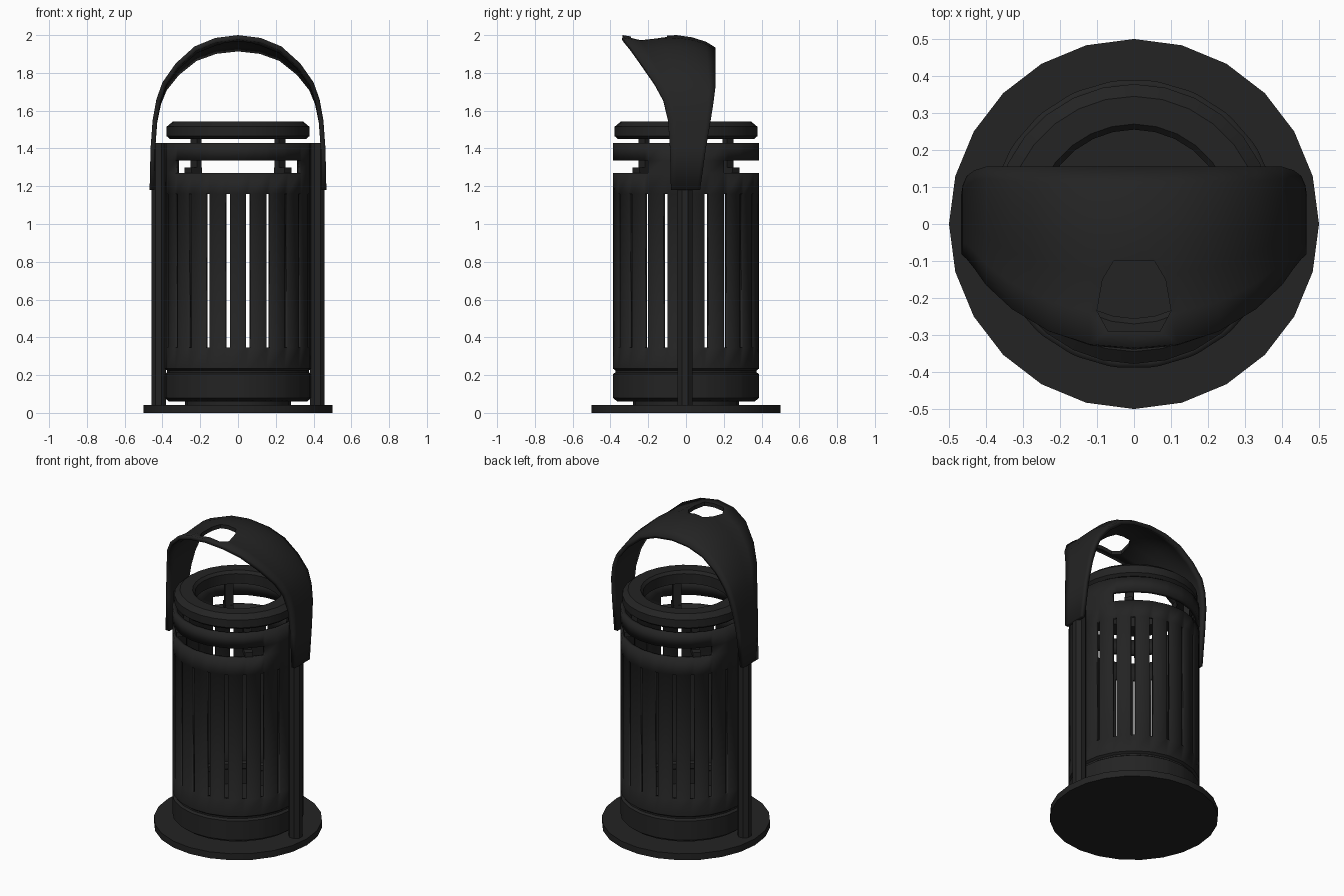
import bpy, bmesh, math
from mathutils import Matrix

if "Cube" in bpy.data.objects:
    bpy.data.objects.remove(bpy.data.objects["Cube"])

black = bpy.data.materials.new("charcoal_black")
black.diffuse_color = (0.017, 0.017, 0.017, 1)
black.use_nodes = True
black.node_tree.nodes["Principled BSDF"].inputs["Base Color"].default_value = black.diffuse_color


def add_object(name, verts, faces, fix_normals=True, smooth=True):
    me = bpy.data.meshes.new(name)
    me.from_pydata(verts, [], faces)
    bm = bmesh.new()
    bm.from_mesh(me)
    loose = [v for v in bm.verts if not v.link_faces]
    bmesh.ops.delete(bm, geom=loose, context='VERTS')
    if fix_normals:
        bmesh.ops.recalc_face_normals(bm, faces=bm.faces)
    bm.to_mesh(me)
    bm.free()
    me.materials.append(black)
    ob = bpy.data.objects.new(name, me)
    bpy.context.collection.objects.link(ob)
    if smooth:
        bpy.ops.object.select_all(action='DESELECT')
        ob.select_set(True)
        bpy.context.view_layer.objects.active = ob
        bpy.ops.object.shade_smooth_by_angle(angle=math.radians(30))
    return ob


def ring(name, profile, n):
    """Closed profile of (r, z) points turned about the z axis."""
    m = len(profile)
    verts = [(r * math.sin(2 * math.pi * i / n), -r * math.cos(2 * math.pi * i / n), z)
             for i in range(n) for r, z in profile]
    faces = [(i * m + j, (i + 1) % n * m + j, (i + 1) % n * m + (j + 1) % m, i * m + (j + 1) % m)
             for i in range(n) for j in range(m)]
    return add_object(name, verts, faces)


def disc(name, r, z0, z1, n, x=0, y=0, turn=0):
    pts = [(x + r * math.sin(turn + 2 * math.pi * i / n),
            y - r * math.cos(turn + 2 * math.pi * i / n)) for i in range(n)]
    verts = [(*p, z0) for p in pts] + [(*p, z1) for p in pts]
    faces = [tuple(range(n)), tuple(range(n, 2 * n))]
    faces += [(i, (i + 1) % n, n + (i + 1) % n, n + i) for i in range(n)]
    return add_object(name, verts, faces)


def box(name, size, centre, turn=0):
    sx, sy, sz = (s / 2 for s in size)
    rot = Matrix.Rotation(turn, 4, 'Z')
    verts = [rot @ Matrix.Translation(centre) @ Matrix.Diagonal((sx, sy, sz, 1)) @ v for v in
             [Matrix.Translation((a, b, c)).to_translation()
              for a in (-1, 1) for b in (-1, 1) for c in (-1, 1)]]
    faces = [(0, 1, 3, 2), (4, 6, 7, 5), (0, 4, 5, 1), (2, 3, 7, 6), (0, 2, 6, 4), (1, 5, 7, 3)]
    return add_object(name, verts, faces, smooth=False)


# Ground plate, foot and bin floor
disc("base_plate", 0.5, 0, 0.042, 24)
disc("foot", 0.28, 0.035, 0.075, 20)
disc("bin_floor", 0.37, 0.065, 0.1, 44)

# Slotted body shell: 22 slots, plus a wide window at the front and back
SLOTS, HALF = 22, 0.032
rows = [(0.365, 0.06), (0.39, 0.08), (0.39, 0.205), (0.376, 0.215), (0.376, 0.225),
        (0.39, 0.235), (0.39, 0.345), (0.39, 1.16), (0.39, 1.27), (0.39, 1.335), (0.39, 1.43)]
angles = []
for k in range(SLOTS):
    c = (k + 0.5) * 2 * math.pi / SLOTS
    angles += [c - HALF, c + HALF]
N, R = len(angles), len(rows)
verts = [(r * math.sin(a), -r * math.cos(a), z) for a in angles for r, z in rows]
faces = []
for i in range(N):
    mid = angles[i] + HALF if i % 2 == 0 else angles[i] - HALF + math.pi / SLOTS
    for j in range(R - 1):
        slot = j == 6 and i % 2 == 0
        window = j == 8 and abs(math.cos(mid)) > math.cos(math.radians(58))
        if not (slot or window):
            n = (i + 1) % N
            faces.append((i * R + j, n * R + j, n * R + j + 1, i * R + j + 1))
body = add_object("slotted_body", verts, faces, fix_normals=False)
mod = body.modifiers.new("wall", 'SOLIDIFY')
mod.thickness, mod.offset = 0.025, -1

# Lid ring with chamfered top, on four brackets
ring("lid_ring", [(0.255, 1.46), (0.36, 1.45), (0.378, 1.465), (0.378, 1.515),
                  (0.345, 1.542), (0.27, 1.542), (0.255, 1.525)], 28)
for k in range(4):
    t = math.radians(45 + 90 * k)
    box(f"lid_post_{k}", (0.035, 0.05, 0.2), (0.315, 0, 1.37), t)
    box(f"lid_bracket_{k}", (0.08, 0.05, 0.03), (0.335, 0, 1.285), t)

# Side posts
for side, label in ((1, "right"), (-1, "left")):
    disc(f"{label}_post", 0.042, 0.035, 1.43, 8, x=0.42 * side, y=-0.005, turn=math.pi / 8)

# Arched canopy: stations of (x, z, front y, back y), mirrored
half = [(0.468, 1.18, -0.08, 0.075), (0.463, 1.4, -0.085, 0.105), (0.452, 1.55, -0.095, 0.13),
        (0.432, 1.66, -0.12, 0.145), (0.4, 1.75, -0.165, 0.155), (0.33, 1.85, -0.23, 0.155),
        (0.23, 1.94, -0.29, 0.155), (0.12, 1.985, -0.325, 0.155), (0, 2.0, -0.335, 0.155)]
stations = half + [(-x, z, f, b) for x, z, f, b in half[-2::-1]]
across = [(0, 0), (0.18, -0.015), (0.4, -0.005), (0.58, 0), (0.75, -0.012), (0.9, -0.035), (1, -0.065)]
M = len(across)
verts = []
for x, z, f, b in stations:
    lift = max(0, (z - 1.5) / 0.5)
    verts += [(x, f + (b - f) * t, z + dz * lift) for t, dz in across]
faces = [(i * M + j, i * M + j + 1, (i + 1) * M + j + 1, (i + 1) * M + j)
         for i in range(len(stations) - 1) for j in range(M - 1)]
canopy = add_object("canopy", verts, faces, fix_normals=False)
mod = canopy.modifiers.new("sheet", 'SOLIDIFY')
mod.thickness, mod.offset = 0.025, -1

# Hole through the canopy near its front edge
outline = [(-0.07, -0.29), (0.07, -0.29), (0.1, -0.235), (0.085, -0.15), (0.055, -0.1),
           (-0.055, -0.1), (-0.085, -0.15), (-0.1, -0.235)]
n = len(outline)
cutter = add_object("canopy_hole_cutter",
                    [(*p, 1.8) for p in outline] + [(*p, 2.2) for p in outline],
                    [tuple(range(n)), tuple(range(n, 2 * n))] +
                    [(i, (i + 1) % n, n + (i + 1) % n, n + i) for i in range(n)], smooth=False)
cutter.hide_render = True
cutter.display_type = 'WIRE'
cut = canopy.modifiers.new("hole", 'BOOLEAN')
cut.operation, cut.solver, cut.object = 'DIFFERENCE', 'EXACT', cutter
